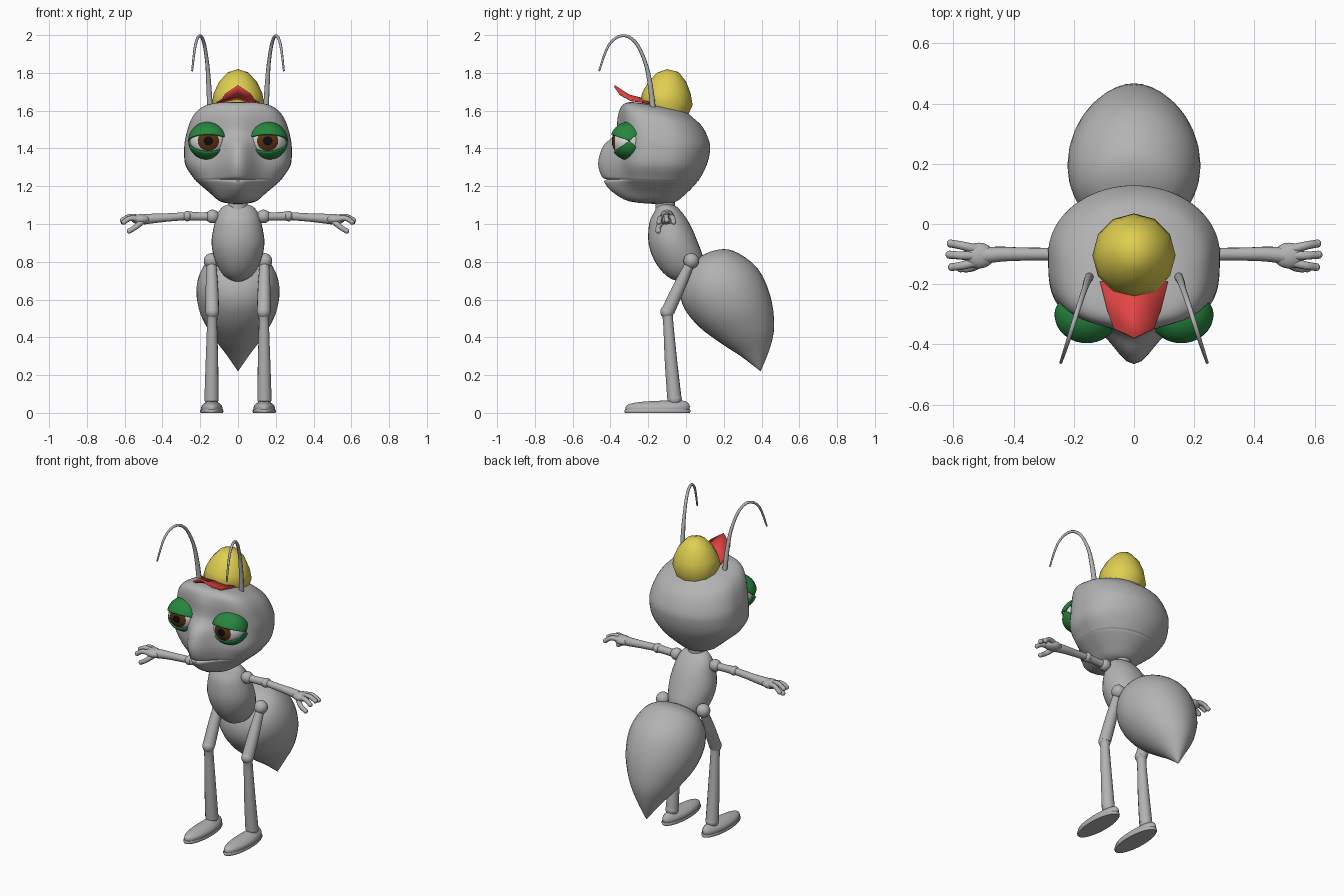
import bpy, bmesh, math
from mathutils import Vector, Matrix

if "Cube" in bpy.data.objects:
    bpy.data.objects.remove(bpy.data.objects["Cube"])


def material(name, r, g, b):
    m = bpy.data.materials.new(name)
    m.diffuse_color = (r, g, b, 1)
    m.use_nodes = True
    m.node_tree.nodes["Principled BSDF"].inputs["Base Color"].default_value = m.diffuse_color
    return m


GREY = material("body grey", 0.45, 0.45, 0.45)
GREEN = material("eyelid green", 0.02, 0.24, 0.05)
YELLOW = material("cap yellow", 0.74, 0.62, 0.08)
RED = material("brim red", 0.78, 0.06, 0.06)
WHITE = material("eye white", 0.75, 0.75, 0.75)
BROWN = material("iris brown", 0.10, 0.032, 0.005)
BLACK = material("pupil black", 0.004, 0.004, 0.004)


def finish(name, bm, mats, mirror=False, angle=50, thick=0):
    bmesh.ops.remove_doubles(bm, verts=bm.verts, dist=1e-5)
    bmesh.ops.recalc_face_normals(bm, faces=bm.faces)
    me = bpy.data.meshes.new(name)
    bm.to_mesh(me)
    bm.free()
    ob = bpy.data.objects.new(name, me)
    bpy.context.collection.objects.link(ob)
    for m in mats:
        me.materials.append(m)
    bpy.ops.object.select_all(action='DESELECT')
    ob.select_set(True)
    bpy.context.view_layer.objects.active = ob
    bpy.ops.object.shade_smooth_by_angle(angle=math.radians(angle))
    if thick:
        ob.modifiers.new("thickness", 'SOLIDIFY').thickness = thick
    if mirror:
        ob.modifiers.new("mirror", 'MIRROR').use_axis = (True, False, False)
    return ob


def smooth_rows(rows, steps):
    """Catmull-Rom interpolation between rows of numbers."""
    out = []
    for i in range(len(rows) - 1):
        a, b, c, d = (rows[max(i - 1, 0)], rows[i], rows[i + 1],
                      rows[min(i + 2, len(rows) - 1)])
        for k in range(steps):
            t = k / steps
            out.append([q + 0.5 * t * (r - p + t * (2 * p - 5 * q + 4 * r - s
                        + t * (3 * (q - r) + s - p))) for p, q, r, s in zip(a, b, c, d)])
    return out + [list(rows[-1])]


def skin(bm, rings):
    vs = [[bm.verts.new(p) for p in r] for r in rings]
    n = len(vs[0])
    for a, b in zip(vs, vs[1:]):
        for i in range(n):
            j = (i + 1) % n
            bm.faces.new((a[i], a[j], b[j], b[i]))
    for r, ring in ((vs[0], rings[0]), (vs[-1], rings[-1])):
        if (Vector(ring[0]) - Vector(ring[n // 2])).length > 1e-4:
            bm.faces.new(r)


def loft(bm, rows, n=32, steps=4, front=2.0, x0=0.0):
    """Rows: back y, back z, front y, front z, half width, snout bulge."""
    rings = []
    for yb, zb, yf, zf, w, b in smooth_rows(rows, steps):
        ring = []
        for i in range(n):
            a = 2 * math.pi * i / n
            c, s = math.cos(a), math.sin(a)
            e = front if c > 0 else 2.0
            r = (abs(c) ** e + abs(s) ** e) ** (-1 / e)
            c, s = c * r, s * r
            x = max(w, 0) * s
            y = (yb + yf) / 2 + c * (yf - yb) / 2
            z = (zb + zf) / 2 + c * (zf - zb) / 2
            y -= b * math.exp(-(x / 0.09) ** 2) * max(0, min(1, c * 1.3))
            ring.append((x0 + x, y, z))
        rings.append(ring)
    skin(bm, rings)


def tube(bm, rows, n=14, steps=4):
    """Rows: x, y, z, radius along a path."""
    rows = smooth_rows(rows, steps)
    pts = [Vector(r[:3]) for r in rows]
    rings, u = [], None
    for i, p in enumerate(pts):
        t = (pts[min(i + 1, len(pts) - 1)] - pts[max(i - 1, 0)]).normalized()
        u = t.orthogonal() if u is None else u - t * u.dot(t)
        u.normalize()
        v = t.cross(u)
        rings.append([p + rows[i][3] * (u * math.cos(2 * math.pi * k / n)
                      + v * math.sin(2 * math.pi * k / n)) for k in range(n)])
    skin(bm, rings)


def ball(bm, c, r, rot=Matrix(), u=20, v=12):
    r = (r, r, r) if isinstance(r, float) else r
    m = Matrix.Translation(c) @ Matrix.Diagonal((*r, 1)) @ rot
    bmesh.ops.create_uvsphere(bm, u_segments=u, v_segments=v, radius=1, matrix=m)


# Head with brow, snout and mouth crease
bm = bmesh.new()
loft(bm, [(-.16, 1.625, -.16, 1.625, 0, 0), (-.02, 1.60, -.28, 1.645, .13, 0),
          (.04, 1.56, -.325, 1.63, .205, .01), (.09, 1.51, -.335, 1.575, .25, .025),
          (.125, 1.43, -.325, 1.48, .278, .05), (.125, 1.37, -.325, 1.41, .285, .115),
          (.105, 1.30, -.335, 1.32, .278, .13), (.07, 1.235, -.325, 1.25, .235, .12),
          (.06, 1.225, -.32, 1.236, .225, .10), (.05, 1.21, -.315, 1.222, .21, .118),
          (0, 1.16, -.28, 1.17, .15, .11), (-.06, 1.115, -.24, 1.12, .09, .06),
          (-.15, 1.105, -.15, 1.105, 0, 0)], n=72, steps=4, front=3.4)
finish("head", bm, [GREY])

# Neck and thorax
bm = bmesh.new()
tube(bm, [(0, -.11, 1.03, .052), (0, -.11, 1.2, .052)], n=20)
finish("neck", bm, [GREY])
bm = bmesh.new()
loft(bm, [(-.10, 1.11, -.10, 1.11, 0, 0), (-.055, 1.095, -.145, 1.10, .07, 0),
          (-.02, 1.06, -.17, 1.06, .105, 0), (.02, 1.0, -.195, 1.0, .125, 0),
          (.06, .91, -.197, .89, .14, 0), (.09, .82, -.155, .785, .12, 0),
          (.08, .75, -.08, .71, .075, 0), (.02, .69, .02, .69, 0, 0)])
finish("thorax", bm, [GREY])

# Pointed abdomen
bm = bmesh.new()
loft(bm, [(.06, .82, .06, .82, 0, 0), (.15, .86, 0, .75, .11, 0),
          (.25, .858, -.03, .65, .185, 0), (.375, .77, -.01, .555, .22, 0),
          (.445, .625, .07, .455, .203, 0), (.467, .465, .19, .365, .137, 0),
          (.445, .345, .29, .30, .07, 0), (.395, .22, .395, .22, 0, 0)])
finish("abdomen", bm, [GREY])

# Eyeballs: pupil and iris coloured by angle from straight ahead
EYE = Vector((.157, -.30, 1.44))
bm = bmesh.new()
ball(bm, EYE, (.098, .093, .092), Matrix.Rotation(math.pi / 2, 4, 'X'), 32, 36)
for f in bm.faces:
    ang = math.degrees((f.calc_center_median() - EYE).angle(Vector((0, -1, 0))))
    f.material_index = 2 if ang < 15 else 1 if ang < 36 else 0
finish("eyeballs", bm, [WHITE, BROWN, BLACK], True)

# Eyelids: shells hinged at the eye corners
for name, lo, hi in (("upper_eyelids", 20, 140), ("lower_eyelids", -140, -37)):
    bm = bmesh.new()
    ball(bm, EYE, (.107, .102, .102), Matrix.Rotation(math.pi / 2, 4, 'Y'), 72, 20)
    drop = []
    for f in bm.faces:
        d = f.calc_center_median() - EYE
        if not lo < math.degrees(math.atan2(d.z, -d.y)) < hi:
            drop.append(f)
    bmesh.ops.delete(bm, geom=drop, context='FACES')
    finish(name, bm, [GREEN], True, thick=.008)

# Antennae
bm = bmesh.new()
tube(bm, [(.148, -.175, 1.61, .015), (.155, -.19, 1.74, .013), (.164, -.217, 1.86, .010),
          (.182, -.27, 1.965, .009), (.204, -.34, 1.997, .008), (.226, -.41, 1.945, .007),
          (.243, -.46, 1.81, .005)], n=8)
finish("antennae", bm, [GREY], True)

# Cap dome and upturned brim
bm = bmesh.new()
loft(bm, [(-.10, 1.82, -.10, 1.82, 0, 0), (-.04, 1.805, -.155, 1.80, .055, 0),
          (0, 1.755, -.20, 1.75, .10, 0), (.025, 1.69, -.23, 1.70, .128, 0),
          (.035, 1.63, -.243, 1.655, .138, 0), (.01, 1.575, -.22, 1.62, .125, 0)],
     n=12, steps=1)
finish("cap_dome", bm, [YELLOW])
bm = bmesh.new()
rows = []
for w, ys, zs, yc, zc in ((.113, -.19, 1.645, -.20, 1.66), (.088, -.29, 1.66, -.30, 1.685),
                          (.068, -.345, 1.69, -.376, 1.735)):
    rows.append([bm.verts.new(p) for p in ((-w, ys, zs), (0, yc, zc), (w, ys, zs))])
for a, b in zip(rows, rows[1:]):
    for i in (0, 1):
        bm.faces.new((a[i], a[i + 1], b[i + 1], b[i]))
finish("cap_brim", bm, [RED], angle=20, thick=.01)

# Arms with shoulder and elbow joints
bm = bmesh.new()
ball(bm, (.135, -.10, 1.04), .036)
tube(bm, [(.13, -.10, 1.04, .024), (.20, -.10, 1.04, .022), (.255, -.10, 1.042, .024)])
ball(bm, (.268, -.10, 1.042), (.024, .032, .028))
tube(bm, [(.27, -.10, 1.042, .021), (.37, -.10, 1.035, .022), (.44, -.10, 1.03, .025),
          (.50, -.105, 1.025, .028)])
finish("arms", bm, [GREY], True)

# Hands with three fingers and a thumb
bm = bmesh.new()
ball(bm, (.515, -.105, 1.025), (.052, .043, .027))
for a, b, c in (((.52, -.085, 1.03), (.57, -.072, 1.035), (.608, -.065, 1.01)),
                ((.52, -.105, 1.03), (.57, -.105, 1.04), (.612, -.102, 1.02)),
                ((.52, -.125, 1.025), (.57, -.138, 1.03), (.604, -.143, 1.01)),
                ((.50, -.12, 1.02), (.54, -.145, .985), (.575, -.147, .963))):
    tube(bm, [(*a, .017), (*b, .014), (*c, .013)], n=10)
    ball(bm, c, .014, u=10, v=8)
finish("hands", bm, [GREY], True)

# Legs with hip, knee and ankle joints
bm = bmesh.new()
ball(bm, (.14, .028, .805), .041)
tube(bm, [(.14, .025, .80, .024), (.138, -.035, .67, .033), (.136, -.095, .54, .036)])
ball(bm, (.136, -.10, .535), .036)
tube(bm, [(.136, -.10, .53, .034), (.137, -.095, .49, .027), (.138, -.08, .28, .033),
          (.14, -.062, .08, .038)])
ball(bm, (.14, -.06, .075), .038)
finish("legs", bm, [GREY], True)

# Feet: flat sole and narrower upper
bm = bmesh.new()
loft(bm, [(.02, 0, -.322, 0, .058, 0), (.025, .009, -.327, .009, .062, 0),
          (.02, .018, -.322, .018, .059, 0)], steps=2, x0=.139)
loft(bm, [(.015, .012, -.318, .012, .056, 0), (.02, .035, -.318, .035, .055, 0),
          (.005, .058, -.29, .05, .036, 0), (-.03, .066, -.22, .06, .015, 0),
          (-.10, .066, -.10, .066, 0, 0)], steps=3, x0=.139)
finish("feet", bm, [GREY], True)
